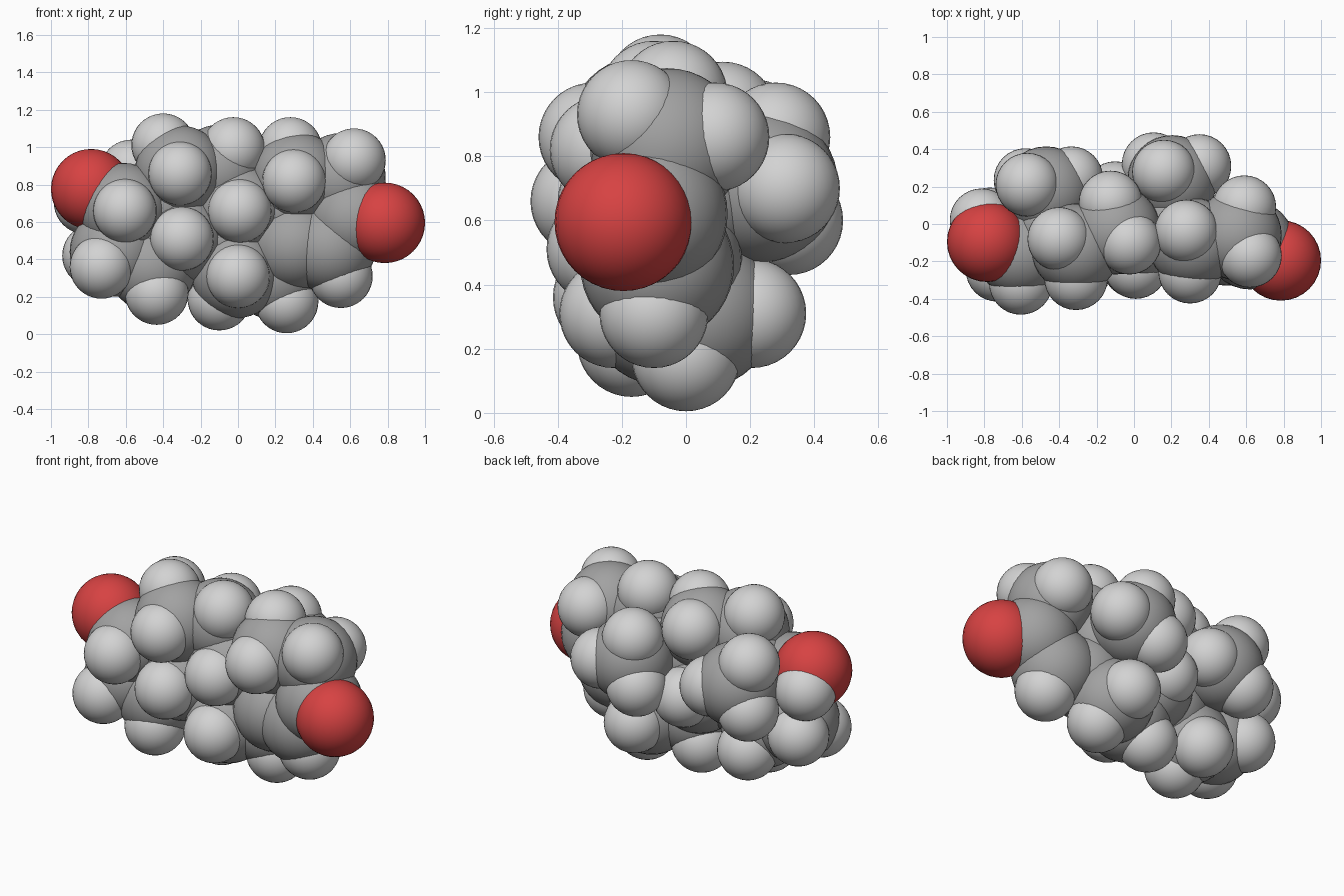
import bpy
import bmesh
from mathutils import Vector

default_cube = bpy.data.objects.get("Cube")
if default_cube:
    bpy.data.objects.remove(default_cube, do_unlink=True)


def make_material(name, colour):
    material = bpy.data.materials.new(name)
    material.use_nodes = True
    material.diffuse_color = (*colour, 1)
    shader = material.node_tree.nodes["Principled BSDF"]
    shader.inputs["Base Color"].default_value = (*colour, 1)
    shader.inputs["Roughness"].default_value = 0.6
    return material


def make_ball(name, radius, material):
    """One shared smooth sphere mesh for every atom of a kind."""
    mesh = bpy.data.meshes.new(name)
    bm = bmesh.new()
    bmesh.ops.create_uvsphere(bm, u_segments=32, v_segments=20, radius=radius)
    for face in bm.faces:
        face.smooth = True
    bm.to_mesh(mesh)
    bm.free()
    mesh.materials.append(material)
    return mesh


carbon = make_ball("carbon_ball", 0.24, make_material("mid grey", (0.36, 0.36, 0.36)))
hydrogen = make_ball("hydrogen_ball", 0.17, make_material("light grey", (0.65, 0.65, 0.65)))
oxygen = make_ball("oxygen_ball", 0.215, make_material("red", (0.68, 0.055, 0.055)))


def place(name, ball, position):
    """Put one atom down; positions are in hundredths of a unit."""
    atom = bpy.data.objects.new(name, ball)
    atom.location = Vector(position) / 100
    bpy.context.collection.objects.link(atom)


def group(name, centre, *hydrogens):
    """A carbon atom with the hydrogens bonded to it."""
    place(name + "_carbon", carbon, centre)
    for number, position in enumerate(hydrogens, start=1):
        place(f"{name}_hydrogen_{number}", hydrogen, position)


# End ring on the +x side, carrying the double bonded oxygen
group("end_ring_top", (31.5, -10, 84), (30, -25.5, 82), (28, -4, 99))
group("end_ring_shoulder", (55, -6, 83.5), (62, -17, 93), (59, 9, 86))
group("end_ring_tip", (62, -11, 62))
place("end_ring_oxygen", oxygen, (78.5, -19.5, 59.5))
group("end_ring_bottom", (49.5, -9, 46), (55, -10, 31))
group("end_ring_lower_joint", (30.5, -6.5, 47.5))
group("end_ring_upper_joint", (21.6, 1, 67.5))

# Lower middle ring
group("lower_ring_foot", (20, 4, 31.5), (26, 0, 17.5), (20, 20.5, 31))
group("lower_ring_base", (-1, -7, 32.5), (0, -22.5, 31), (-10, -1, 19))
group("lower_ring_side", (-10, 1, 51), (-10, 16.5, 53))
group("lower_ring_top", (1, -7.7, 67.5), (1, -23, 66))

# Upper middle ring
group("upper_ring_crown", (-10, -3, 88), (-2.5, -10, 99), (-12.5, 11.5, 92.5))
group("upper_ring_shoulder", (-31, -13, 87.5), (-31, -29, 86), (-40, -8, 101))
group("upper_ring_upper_joint", (-41, -4, 70))
group("upper_ring_lower_joint", (-31, -10, 51.5), (-30, -26.5, 51))

# Five sided ring on the -x side, carrying the hydroxyl
group("small_ring_bottom", (-46, -9, 36), (-43.5, -17, 22), (-45, 5, 26))
group("small_ring_tip", (-66, -11, 44), (-73, -24.5, 36), (-77, 2.5, 42))
group("small_ring_top", (-61, -15, 67.5), (-60.5, -31.5, 66))
place("hydroxyl_oxygen", oxygen, (-78.5, -9.5, 77.5))
place("hydroxyl_hydrogen", hydrogen, (-81.5, 2, 70.5))

# Methyl groups standing out at the back
group("right_methyl", (-47, 17.5, 71), (-57, 21, 87), (-33.5, 24.5, 69), (-58, 23.5, 60))
group("left_methyl", (20.5, 23.5, 71), (16, 28, 86), (35, 31, 70), (10.5, 32, 60))
